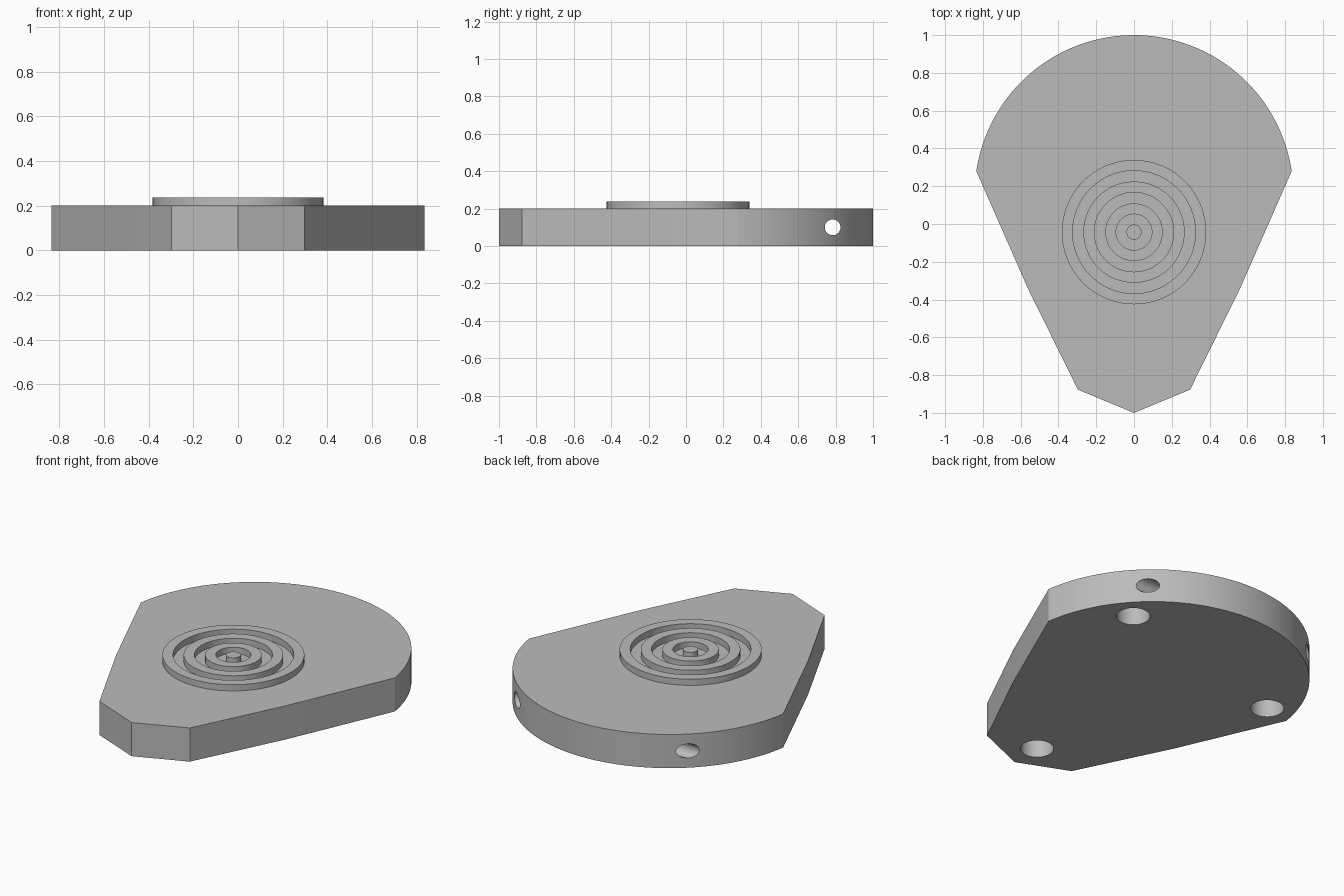
import bpy, bmesh, math
from mathutils import Matrix

if "Cube" in bpy.data.objects:
    bpy.data.objects.remove(bpy.data.objects["Cube"])

grey = bpy.data.materials.new("plain grey")
grey.diffuse_color = (0.5, 0.5, 0.5, 1)
grey.use_nodes = True
grey.node_tree.nodes["Principled BSDF"].inputs["Base Color"].default_value = grey.diffuse_color


def add_object(name, bm):
    bmesh.ops.recalc_face_normals(bm, faces=bm.faces)
    mesh = bpy.data.meshes.new(name)
    bm.to_mesh(mesh)
    bm.free()
    mesh.materials.append(grey)
    ob = bpy.data.objects.new(name, mesh)
    bpy.context.collection.objects.link(ob)
    return ob


def smooth(ob):
    bpy.ops.object.select_all(action='DESELECT')
    ob.select_set(True)
    bpy.context.view_layer.objects.active = ob
    bpy.ops.object.shade_smooth_by_angle(angle=math.radians(20))


def cylinder(name, radius, depth, matrix):
    bm = bmesh.new()
    bmesh.ops.create_cone(bm, cap_ends=True, segments=48, radius1=radius,
                          radius2=radius, depth=depth, matrix=matrix)
    return add_object(name, bm)


def ring(name, inner, outer, z0, z1, cy, n=96):
    # closed rectangular section swept around the vertical axis
    bm = bmesh.new()
    section = [(inner, z0), (outer, z0), (outer, z1), (inner, z1)]
    loops = []
    for i in range(n):
        a = math.tau * i / n
        loops.append([bm.verts.new((r * math.cos(a), cy + r * math.sin(a), z))
                      for r, z in section])
    for i in range(n):
        p, q = loops[i], loops[(i + 1) % n]
        for k in range(4):
            m = (k + 1) % 4
            bm.faces.new((p[k], q[k], q[m], p[m]))
    return add_object(name, bm)


# Plate: round back, tapering sides and a shallow pointed front
T = 0.2
R, CY = 0.844, 0.156
start = math.asin((0.28 - CY) / R)
steps = 72
arc = [(R * math.cos(a), CY + R * math.sin(a))
       for a in (start + (math.pi - 2 * start) * i / steps for i in range(steps + 1))]
side = [(-0.56, -0.345), (-0.297, -0.877)]
outline = arc + side + [(0, -1.0)] + [(-x, y) for x, y in reversed(side)]
bm = bmesh.new()
base = bm.faces.new([bm.verts.new((x, y, 0)) for x, y in outline])
ext = bmesh.ops.extrude_face_region(bm, geom=[base])
bmesh.ops.translate(bm, vec=(0, 0, T),
                    verts=[v for v in ext["geom"] if isinstance(v, bmesh.types.BMVert)])
plate = add_object("plate", bm)

# Three blind sockets underneath and one cross bore through the round back
cutters = [cylinder("socket_cutter", 0.09, 0.3, Matrix.Translation((x, y, 0)))
           for x, y in ((0.52, 0.613), (-0.67, 0.317), (0, -0.812))]
cutters.append(cylinder("bore_cutter", 0.042, 3.0,
                        Matrix.Translation((0, 0.784, 0.1)) @ Matrix.Rotation(math.pi / 2, 4, 'Y')))
bpy.context.view_layer.objects.active = plate
for c in cutters:
    mod = plate.modifiers.new("hole", 'BOOLEAN')
    mod.operation = 'DIFFERENCE'
    mod.solver = 'EXACT'
    mod.object = c
    bpy.ops.object.modifier_apply(modifier=mod.name)
for c in cutters:
    bpy.data.objects.remove(c)
smooth(plate)

# Raised concentric rings with a small centre disc
TOP, RY = 0.237, -0.043
for name, a, b in (("inner_ring", 0.095, 0.152), ("middle_ring", 0.21, 0.268),
                   ("outer_ring", 0.325, 0.382)):
    smooth(ring(name, a, b, T, TOP, RY))
smooth(cylinder("centre_disc", 0.04, TOP - T, Matrix.Translation((0, RY, (T + TOP) / 2))))
